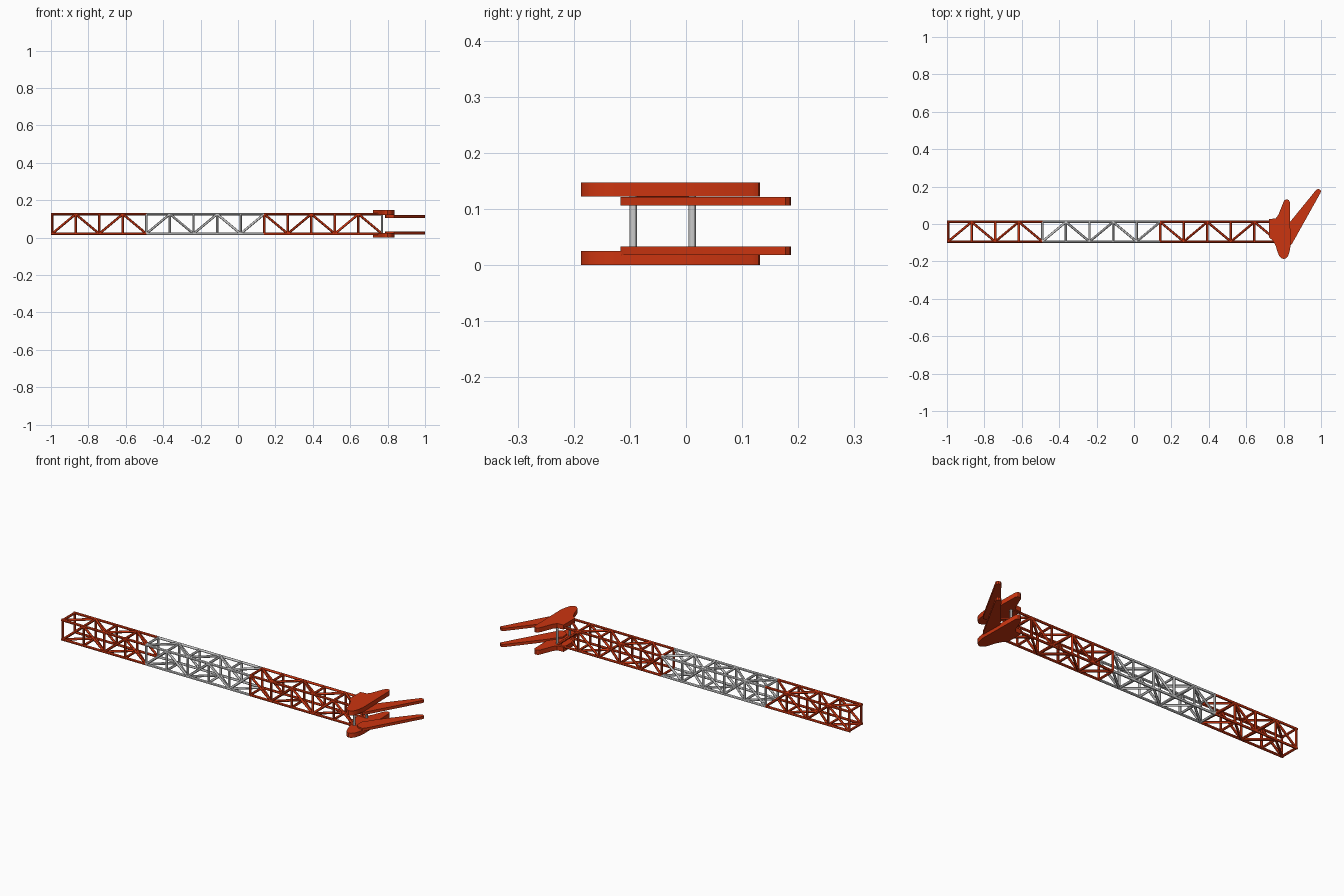
import bpy, bmesh
from mathutils import Vector

if "Cube" in bpy.data.objects:
    bpy.data.objects.remove(bpy.data.objects["Cube"])

red = bpy.data.materials.new("red_paint")
red.diffuse_color = (0.60, 0.035, 0.005, 1)
red.use_nodes = True
red.node_tree.nodes["Principled BSDF"].inputs["Base Color"].default_value = red.diffuse_color
X0, X1, BAYS = -0.994, 0.77, 14
Y = (-0.094, 0.011)
Z = (0.021, 0.126)
R = 0.0065


def finish(bm, name, mat):
    bmesh.ops.recalc_face_normals(bm, faces=bm.faces)
    me = bpy.data.meshes.new(name)
    bm.to_mesh(me)
    bm.free()
    ob = bpy.data.objects.new(name, me)
    bpy.context.collection.objects.link(ob)
    if mat:
        me.materials.append(mat)
    return ob


def smooth(ob):
    bpy.ops.object.select_all(action='DESELECT')
    ob.select_set(True)
    bpy.context.view_layer.objects.active = ob
    bpy.ops.object.shade_smooth_by_angle()


def tubes(name, pairs, mat, r=R):
    bm = bmesh.new()
    for a, b in pairs:
        a, b = Vector(a), Vector(b)
        d = b - a
        m = d.to_track_quat('Z', 'Y').to_matrix().to_4x4()
        m.translation = (a + b) / 2
        bmesh.ops.create_cone(bm, cap_ends=True, segments=12, radius1=r,
                              radius2=r, depth=d.length, matrix=m)
    smooth(finish(bm, name, mat))


def px(i):
    return X0 + (X1 - X0) * i / BAYS


# Lattice sections: four chords, square frames and zigzag braces
def section(name, i0, i1, mat, frames):
    tubes(name + "_chords", [((px(i0) - (R if i0 == 0 else 0), y, z), (px(i1), y, z))
                             for y in Y for z in Z], mat)
    posts, braces = [], []
    for i in frames:
        x = px(i)
        posts += [((x, y, Z[0]), (x, y, Z[1])) for y in Y]
        posts += [((x, Y[0], z), (x, Y[1], z)) for z in Z]
    for i in range(i0, i1):
        a, b = i % 2, (i + 1) % 2
        braces += [((px(i), y, Z[a]), (px(i + 1), y, Z[b])) for y in Y]
        braces += [((px(i), Y[a], z), (px(i + 1), Y[b], z)) for z in Z]
    tubes(name + "_posts", posts, mat)
    tubes(name + "_braces", braces, mat)


section("outer_red_lattice", 0, 4, red, range(0, 4))
section("grey_lattice", 4, 9, None, range(4, 9))
section("inner_red_lattice", 9, 14, red, range(9, 14))

# Bare grey posts closing the hinge end
tubes("hinge_posts", [((X1, y, Z[0]), (X1, y, Z[1])) for y in Y], None)


def plate(name, pts, z0, z1):
    bm = bmesh.new()
    f = bm.faces.new([bm.verts.new((x, y, z0)) for x, y in pts])
    g = bmesh.ops.extrude_face_region(bm, geom=[f])
    for v in g['geom']:
        if isinstance(v, bmesh.types.BMVert):
            v.co.z = z1
    smooth(finish(bm, name, red))


# Hinge plates with rounded ends, and tapered arms, mirrored top and bottom
hinge = [(0.722, 0.026), (0.758, 0.03), (0.772, 0.05), (0.798, 0.115), (0.804, 0.126),
         (0.815, 0.132), (0.827, 0.129), (0.833, 0.118), (0.835, 0.0), (0.837, -0.115),
         (0.832, -0.145), (0.824, -0.171), (0.812, -0.183), (0.8, -0.187),
         (0.787, -0.183), (0.776, -0.171), (0.766, -0.145), (0.757, -0.115),
         (0.742, -0.088), (0.722, -0.072)]
arm = [(0.785, -0.06), (0.79, -0.1), (0.81, -0.115), (0.835, -0.117), (0.846, -0.104),
       (0.998, 0.168), (1.0, 0.177), (0.993, 0.185), (0.982, 0.187), (0.972, 0.18),
       (0.835, 0.012)]
for side, flip in (("lower", False), ("upper", True)):
    for part, pts, z0, z1 in (("hinge_plate", hinge, 0.0, 0.025), ("tapered_arm", arm, 0.018, 0.033)):
        if flip:
            z0, z1 = 0.147 - z1, 0.147 - z0
            if part == "tapered_arm":
                z0, z1 = 0.106, 0.121
        plate(f"{side}_{part}", pts, z0, z1)
